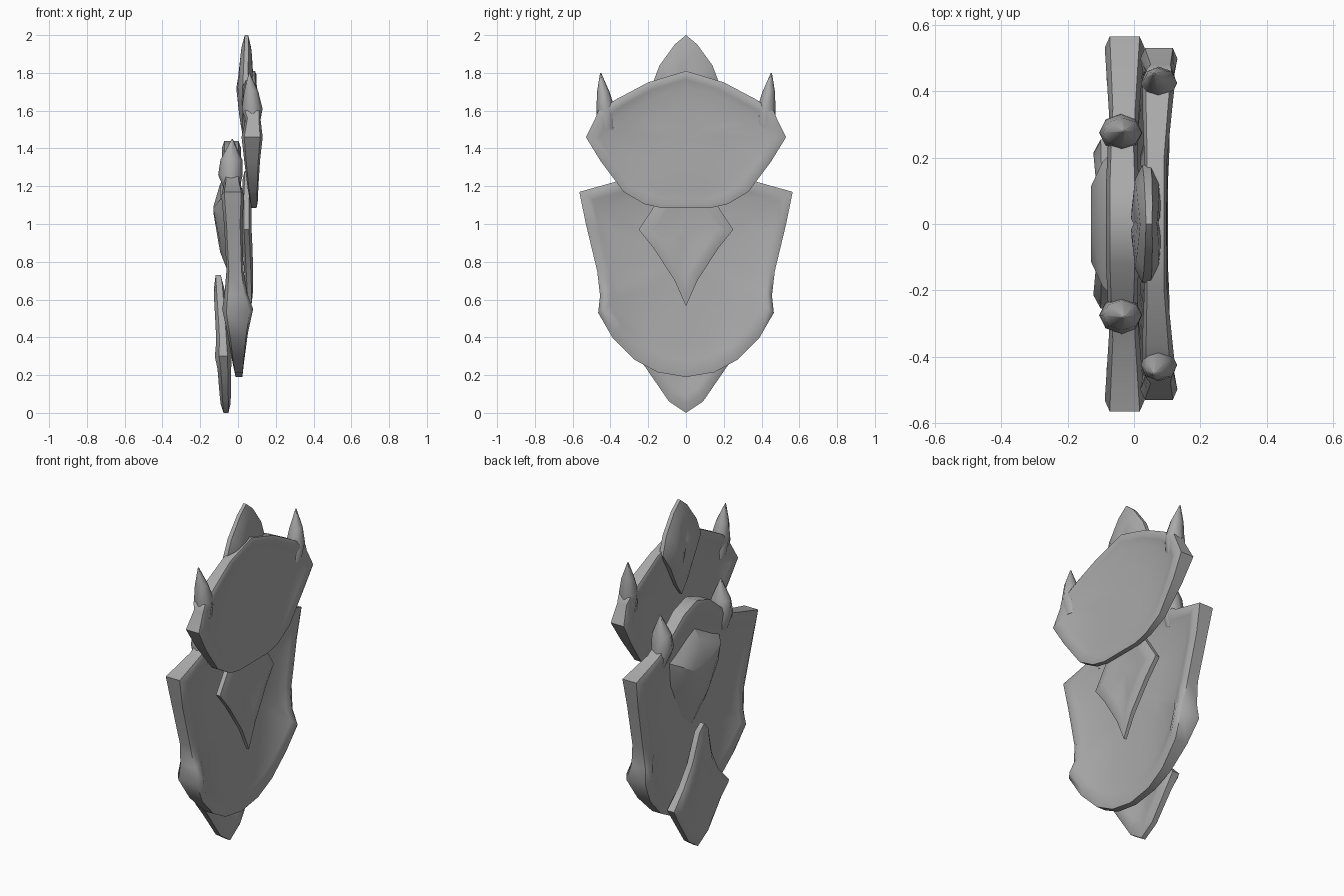
import bpy, bmesh, math

cube = bpy.data.objects.get("Cube")
if cube:
    bpy.data.objects.remove(cube, do_unlink=True)

# One plain grey for everything
grey = bpy.data.materials.new("plain grey")
grey.use_nodes = True
grey.diffuse_color = (0.4, 0.4, 0.4, 1)
grey.node_tree.nodes["Principled BSDF"].inputs["Base Color"].default_value = (0.4, 0.4, 0.4, 1)


def loft(name, rings, angle=50):
    """Skin a list of closed rings and cap both ends."""
    bm = bmesh.new()
    loops = [[bm.verts.new(p) for p in ring] for ring in rings]
    n = len(loops[0])
    for a, b in zip(loops, loops[1:]):
        for i in range(n):
            j = (i + 1) % n
            bm.faces.new((a[i], a[j], b[j], b[i]))
    for end in (loops[0], loops[-1]):
        bm.faces.new(end)
    caps = [f for f in bm.faces if len(f.verts) > 4]
    bmesh.ops.poke(bm, faces=caps)
    bmesh.ops.recalc_face_normals(bm, faces=bm.faces)
    mesh = bpy.data.meshes.new(name)
    bm.to_mesh(mesh)
    bm.free()
    mesh.materials.append(grey)
    obj = bpy.data.objects.new(name, mesh)
    bpy.context.collection.objects.link(obj)
    bpy.ops.object.select_all(action='DESELECT')
    obj.select_set(True)
    bpy.context.view_layer.objects.active = obj
    bpy.ops.object.shade_smooth_by_angle(angle=math.radians(angle))
    return obj


def plate(name, half, centre, profile):
    """half: (y, z, mid x, half thickness) from top to bottom of one side.
    centre: (z, x) the rings shrink towards.
    profile: (scale, share of thickness, added thickness) from rim inwards."""
    pts = half + [(-y, z, x, t) for y, z, x, t in reversed(half) if y > 0]
    cz, cx = centre

    def ring(s, a, b, side):
        return [(cx + (x - cx) * s + side * (a * t + b), y * s, cz + (z - cz) * s)
                for y, z, x, t in pts]

    rings = [ring(*p, 1) for p in reversed(profile)] + [ring(*p, -1) for p in profile]
    return loft(name, rings)


def horn(name, stations, side):
    """Tapered spike; stations: (y, z, x, radius y, radius x)."""
    rings = []
    for y, z, x, ry, rx in stations:
        rings.append([(x + rx * math.cos(k * math.pi / 4),
                       side * y + ry * math.sin(k * math.pi / 4), z) for k in range(8)])
    return loft(name, rings, 60)


# Raised rim around a sunken panel
RIM = [(1, .75, 0), (.94, 1, 0), (.87, .8, 0), (.76, .15, .016), (.4, 0, .016)]
GEM_RIM = [(1, .5, 0), (.84, 1, 0), (.68, .9, 0), (.45, .45, .003), (.2, .4, .003)]
PUFFY = [(1, .3, 0), (.75, .85, 0), (.4, 1, 0), (.15, 1, .003)]

# Upper plate with its two horns
plate("upper_plate", [
    (0, 1.81, .065, .033), (.2, 1.75, .065, .034), (.37, 1.66, .07, .045),
    (.465, 1.60, .075, .05), (.48, 1.56, .08, .04), (.53, 1.46, .075, .056),
    (.45, 1.33, .075, .042), (.33, 1.17, .08, .028), (.22, 1.105, .085, .022),
    (.13, 1.085, .085, .018), (0, 1.085, .085, .018)], (1.46, .07), RIM)

# Main plate
plate("main_plate", [
    (0, 1.44, -.035, .05), (.12, 1.40, -.035, .05), (.23, 1.31, -.035, .045),
    (.35, 1.23, -.03, .045), (.565, 1.17, -.028, .06), (.53, 1.0, -.025, .048),
    (.47, .75, -.015, .045), (.455, .62, -.01, .06), (.465, .53, 0, .082),
    (.39, .40, 0, .055), (.27, .28, .002, .038), (.15, .215, .004, .028),
    (0, .19, .005, .024)], (.85, -.03), RIM)

for side, word in ((1, "back"), (-1, "front")):
    horn("upper_horn_" + word, [
        (.42, 1.50, .075, .05, .035), (.425, 1.61, .075, .049, .055),
        (.438, 1.70, .07, .033, .038), (.452, 1.80, .06, .003, .003)], side)
    horn("main_horn_" + word, [
        (.29, 1.15, -.03, .05, .03), (.275, 1.26, -.04, .055, .065),
        (.275, 1.34, -.035, .045, .058), (.28, 1.45, -.03, .003, .003)], side)

# Low ridge on the rear of the main plate
loft("rear_ridge", [
    [(x, y * w, zc + (z - zc) * h) for y, z in
     [(0, 1.30), (.25, 1.16), (.22, 1.0), (.1, .78), (0, .70),
      (-.1, .78), (-.22, 1.0), (-.25, 1.16)]]
    for x, w, h, zc in [(-.035, 1, 1, 1.08), (-.095, .75, .6, 1.08), (-.13, .45, .06, 1.08)]], 30)

# Crest behind the upper plate
plate("top_crest", [
    (0, 2.0, .045, .03), (.06, 1.95, .045, .035), (.14, 1.84, .042, .04),
    (.178, 1.74, .038, .042), (.11, 1.64, .035, .045), (.05, 1.52, .035, .035),
    (0, 1.45, .035, .025)], (1.74, .04), PUFFY)

# Kite on the face of the main plate
plate("middle_kite", [
    (0, 1.28, .045, .022), (.1, 1.2, .045, .024), (.25, .97, .045, .026),
    (.17, .87, .05, .026), (.06, .70, .058, .024), (0, .565, .062, .018)],
    (.98, .05), GEM_RIM)

# Kite behind the foot of the main plate
plate("lower_kite", [
    (0, .73, -.105, .027), (.04, .69, -.1, .032), (.09, .52, -.088, .034),
    (.16, .40, -.08, .036), (.255, .30, -.078, .045), (.2, .22, -.072, .036),
    (.09, .06, -.066, .03), (0, 0, -.064, .026)], (.29, -.075), GEM_RIM)
